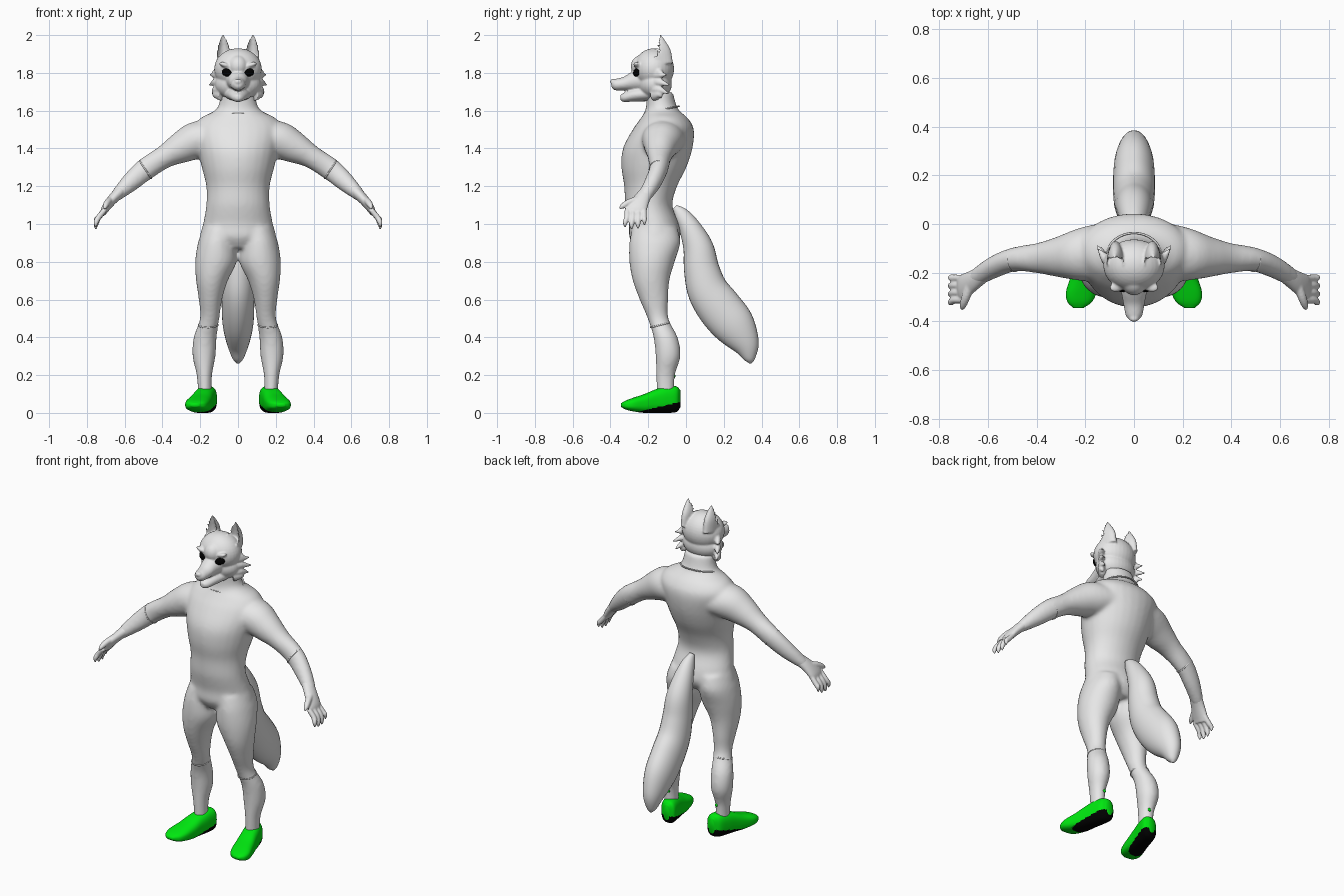
import bpy, bmesh, math
from mathutils import Vector, Matrix, Euler

if "Cube" in bpy.data.objects:
    bpy.data.objects.remove(bpy.data.objects["Cube"])


def material(name, rgb):
    m = bpy.data.materials.new(name)
    m.use_nodes = True
    m.diffuse_color = (*rgb, 1)
    m.node_tree.nodes["Principled BSDF"].inputs["Base Color"].default_value = (*rgb, 1)
    return m


GREY = material("light grey", (0.8, 0.8, 0.8))
GREEN = material("bright green", (0.0, 0.8, 0.005))
BLACK = material("black", (0.0, 0.0, 0.0))
X, Y, Z = Vector((1, 0, 0)), Vector((0, 1, 0)), Vector((0, 0, 1))


def spline(stations, steps):
    """Catmull-Rom interpolation through the stations."""
    pts = [Vector(s) for s in stations]
    pts = [pts[0] * 2 - pts[1]] + pts + [pts[-1] * 2 - pts[-2]]
    out = []
    for a, b, c, d in zip(pts, pts[1:], pts[2:], pts[3:]):
        for k in range(steps):
            t = k / steps
            out.append(b + (c - a) * (t / 2) + (a * 2 - b * 5 + c * 4 - d) * (t * t / 2)
                       + (b * 3 - a - c * 3 + d) * (t ** 3 / 2))
    return out + [pts[-2]]


def loft(bm, stations, ref, along=None, side=1, power=1.0, dish=False, steps=4, seg=28):
    """Skin oval rings (x, y, z, radius along ref, other radius) into a closed tube."""
    path = spline([(s[0] * side, *s[1:]) for s in stations], steps)
    centres = [p.to_3d() if len(p) == 3 else Vector(p[:3]) for p in path]
    rings = []
    for i, p in enumerate(path):
        tan = along or (centres[min(i + 1, len(path) - 1)] - centres[max(i - 1, 0)]).normalized()
        u = (ref - tan * ref.dot(tan)).normalized()
        v = tan.cross(u)
        ring = []
        for k in range(seg):
            a = math.tau * k / seg
            c, s = math.cos(a), math.sin(a)
            c, s = (math.copysign(abs(q) ** power, q) for q in (c, s))
            if dish:
                s = -1 + (2 * s if s > 0 else -1.1 * s)
            ring.append(bm.verts.new(centres[i] + u * c * max(p[3], .002) + v * s * max(p[4], .002)))
        rings.append(ring)
    for r, q in zip(rings, rings[1:]):
        for k in range(seg):
            j = (k + 1) % seg
            bm.faces.new((r[k], r[j], q[j], q[k]))
    bm.faces.new(rings[0][::-1])
    bm.faces.new(rings[-1])


def ball(bm, centre, radii, turn=(0, 0, 0)):
    m = Matrix.LocRotScale(Vector(centre), Euler(turn), Vector(radii))
    bmesh.ops.create_uvsphere(bm, u_segments=32, v_segments=20, radius=1, matrix=m)


def finish(bm, name, mats, voxel=0, smooth=0):
    bmesh.ops.recalc_face_normals(bm, faces=bm.faces)
    for f in bm.faces:
        f.smooth = True
    me = bpy.data.meshes.new(name)
    bm.to_mesh(me)
    bm.free()
    for m in mats:
        me.materials.append(m)
    ob = bpy.data.objects.new(name, me)
    bpy.context.collection.objects.link(ob)
    if voxel:
        r = ob.modifiers.new("blend", "REMESH")
        r.mode, r.voxel_size, r.use_smooth_shade = "VOXEL", voxel, True
        s = ob.modifiers.new("soften", "SMOOTH")
        s.factor, s.iterations = 0.5, smooth
    return ob


# Body: torso, legs and arms blended into one skin
bm = bmesh.new()
loft(bm, [(0, -.165, .87, .10, .10), (0, -.165, .93, .195, .135), (0, -.17, 1.0, .185, .132),
          (0, -.197, 1.1, .168, .125), (0, -.187, 1.2, .168, .14), (0, -.17, 1.3, .192, .172),
          (0, -.15, 1.4, .215, .184), (0, -.12, 1.5, .235, .162), (0, -.115, 1.56, .2, .125),
          (0, -.128, 1.61, .112, .085), (0, -.14, 1.7, .09, .07)], X, Z)
for s in (1, -1):
    loft(bm, [(.095, -.165, .98, .09, .12), (.11, -.165, .9, .102, .135), (.117, -.18, .8, .11, .12),
              (.138, -.185, .7, .084, .097), (.146, -.17, .6, .062, .076), (.15, -.148, .5, .051, .055),
              (.174, -.108, .4, .061, .064), (.18, -.095, .3, .061, .066), (.178, -.108, .2, .041, .05),
              (.175, -.108, .08, .035, .046)], X, Z, side=s)
    loft(bm, [(.1, -.11, 1.45, .12, .08), (.21, -.125, 1.445, .11, .1), (.3, -.135, 1.405, .086, .084),
              (.39, -.14, 1.355, .063, .061), (.49, -.145, 1.29, .049, .059),
              (.57, -.175, 1.22, .045, .05), (.64, -.215, 1.155, .038, .033),
              (.665, -.235, 1.13, .03, .022)], Y, side=s)
finish(bm, "body", [GREY], .011, 8)

# Hands with four fingers and a thumb
for s, label in ((1, "left"), (-1, "right")):
    bm = bmesh.new()
    loft(bm, [(.62, -.205, 1.175, .036, .031), (.665, -.235, 1.13, .044, .027),
              (.7, -.258, 1.085, .053, .022), (.715, -.267, 1.055, .052, .015)], Y, side=s)
    for i in range(4):
        y, drop = -.222 - .03 * i, (.02, .0, -.003, .008)[i]
        tip = y - .004 * (i - .5)
        loft(bm, [(.705, y, 1.075, .014, .014), (.738, y, 1.035, .015, .015),
                  (.752, tip, 1.0 + drop, .013, .013), (.752, tip, .974 + drop, .004, .004)],
             Y, side=s, seg=14)
    loft(bm, [(.672, -.25, 1.13, .02, .02), (.69, -.3, 1.115, .018, .018),
              (.702, -.335, 1.095, .014, .014), (.706, -.353, 1.08, .004, .004)], X, side=s, seg=14)
    finish(bm, label + "_hand", [GREY], .005, 3)

# Head: skull, cheeks, muzzle, jaw, brows, ears and cheek fur
bm = bmesh.new()
ball(bm, (0, -.17, 1.82), (.126, .107, .11))
ball(bm, (0, -.165, 1.74), (.122, .09, .085))
ball(bm, (0, -.232, 1.835), (.055, .06, .06))
loft(bm, [(0, -.2, 1.765, .075, .068), (0, -.28, 1.757, .053, .052), (0, -.33, 1.743, .043, .036),
          (0, -.375, 1.738, .034, .03), (0, -.395, 1.742, .018, .018)], X, -Y)
loft(bm, [(0, -.2, 1.69, .075, .04), (0, -.28, 1.682, .052, .034), (0, -.33, 1.67, .031, .024),
          (0, -.348, 1.67, .014, .012)], X, -Y)
ball(bm, (0, -.388, 1.754), (.02, .014, .014))
for s in (1, -1):
    ball(bm, (.062 * s, -.252, 1.838), (.042, .024, .014), (0, -.35 * s, -.4 * s))
    loft(bm, [(.076, -.12, 1.85, .037, .052), (.076, -.125, 1.92, .035, .044),
              (.077, -.132, 1.965, .023, .026), (.08, -.138, 2.003, .004, .005)], X, Z,
         side=s, dish=True)
    for z, out, back, fall in ((1.79, .149, -.1, 0), (1.75, .153, -.085, .015),
                               (1.71, .138, -.09, .02), (1.8, .14, -.135, .02), (1.685, .12, -.13, .02)):
        loft(bm, [(.085, -.17, z, .035, .03), (.118, -.14, z, .022, .02),
                  (out, back, z - fall, .003, .003)], Z, side=s, seg=12)
finish(bm, "head", [GREY], .0055, 4)

# Eyes
for s, label in ((1, "left"), (-1, "right")):
    bm = bmesh.new()
    ball(bm, (.06 * s, -.262, 1.802), (.028, .014, .021), (0, -.25 * s, .5 * s))
    finish(bm, label + "_eye", [BLACK])

# Tail
bm = bmesh.new()
loft(bm, [(0, -.06, 1.09, .015, .015), (0, -.025, 1.05, .035, .04), (0, .02, .98, .055, .058),
          (0, .065, .875, .072, .08), (0, .083, .76, .08, .094), (0, .115, .65, .085, .108),
          (0, .178, .555, .086, .118), (0, .255, .46, .08, .112), (0, .315, .365, .058, .075),
          (0, .337, .29, .03, .033), (0, .342, .262, .006, .006)], X, steps=5)
finish(bm, "tail", [GREY])

# Shoes: green uppers, black wedge soles towards the heel
for s, label in ((1, "left"), (-1, "right")):
    bm = bmesh.new()
    profile = [(-.03, .155, .02, .03, .12), (-.05, .158, .046, .005, .14), (-.1, .17, .053, 0, .142),
               (-.16, .185, .056, 0, .125), (-.22, .2, .061, 0, .1), (-.28, .216, .063, .008, .08),
               (-.32, .223, .05, .018, .065), (-.345, .228, .02, .033, .05)]
    loft(bm, [(x, y, (lo + hi) / 2, w, (hi - lo) / 2) for y, x, w, lo, hi in profile],
         X, -Y, side=s, power=.75, steps=6, seg=64)
    for f in bm.faces:
        c = f.calc_center_median()
        f.material_index = int(c.z < .05 * (c.y + .28) / .22)
    ball(bm, (.165 * s, -.062, .195), (.01, .006, .01))
    finish(bm, label + "_shoe", [GREEN, BLACK])


# Thin seams at collar, elbows and knees
def seam(name, centre, radii, turn):
    bpy.ops.mesh.primitive_torus_add(major_segments=48, minor_segments=8, major_radius=1, minor_radius=.05)
    ob = bpy.context.object
    ob.name = name
    ob.matrix_world = Matrix.LocRotScale(Vector(centre), Euler(turn), Vector((*radii, .08)))
    ob.data.materials.append(GREY)
    bpy.ops.object.shade_smooth()


seam("collar", (0, -.128, 1.605), (.11, .093), (.2, 0, 0))
for s, label in ((1, "left"), (-1, "right")):
    seam(label + "_sleeve_hem", (.49 * s, -.147, 1.288), (.057, .048), (0, 2.15 * s, 0))
    seam(label + "_knee_hem", (.158 * s, -.138, .465), (.052, .053), (.25, 0, 0))
